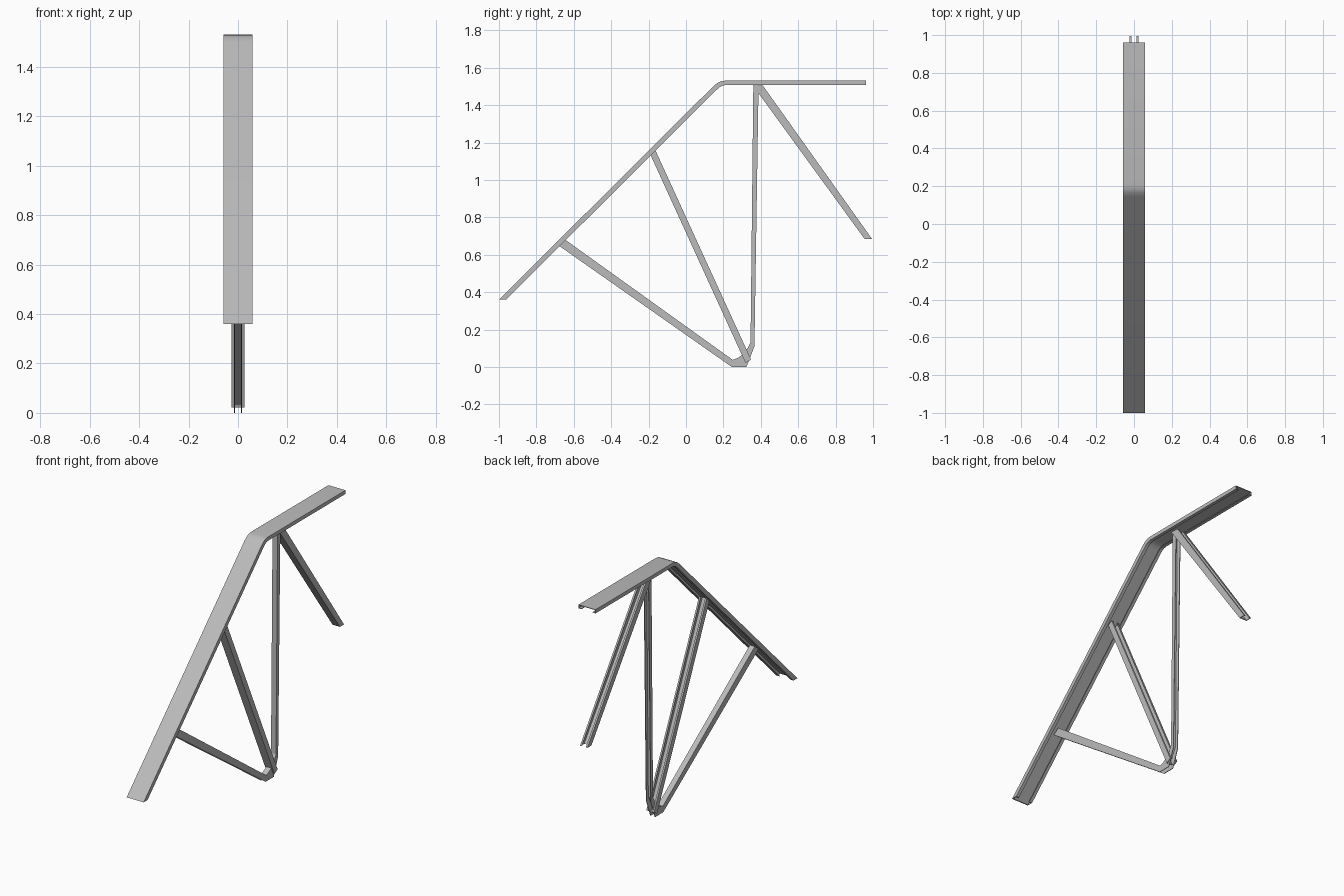
import bpy, bmesh

old = bpy.data.objects.get("Cube")
if old:
    bpy.data.objects.remove(old, do_unlink=True)

steel = bpy.data.materials.new("steel_grey")
steel.use_nodes = True
GREY = (0.5, 0.5, 0.5, 1)
steel.diffuse_color = GREY
steel.node_tree.nodes["Principled BSDF"].inputs["Base Color"].default_value = GREY


def channel(name, back, open_side, half, wall, depth, lip=0.0):
    """Loft a channel section between its back path and its open-edge path (y, z)."""
    inner, t = half - wall, wall / depth
    # Half of the section: x and fraction of depth, from the outside to the inside
    side = [(half, 0), (half, 1)]
    if lip:
        side += [(half - lip, 1), (half - lip, 1 - t), (inner, 1 - t)]
    else:
        side += [(inner, 1)]
    side += [(inner, t)]
    section = side + [(-x, f) for x, f in reversed(side)]

    bm = bmesh.new()
    rings = []
    for (y0, z0), (y1, z1) in zip(back, open_side):
        rings.append([bm.verts.new((x, y0 + (y1 - y0) * f, z0 + (z1 - z0) * f))
                      for x, f in section])
    n = len(section)
    for a, b in zip(rings, rings[1:]):
        for i in range(n):
            j = (i + 1) % n
            bm.faces.new((a[i], a[j], b[j], b[i]))
    bm.faces.new(rings[0])
    bm.faces.new(rings[-1])
    bmesh.ops.recalc_face_normals(bm, faces=bm.faces)
    mesh = bpy.data.meshes.new(name)
    bm.to_mesh(mesh)
    bm.free()
    mesh.materials.append(steel)
    obj = bpy.data.objects.new(name, mesh)
    bpy.context.collection.objects.link(obj)
    bpy.ops.object.select_all(action="DESELECT")
    obj.select_set(True)
    bpy.context.view_layer.objects.active = obj
    bpy.ops.object.shade_smooth_by_angle(angle=0.4)
    return obj


# Bent top chord, open underneath with inward lips
channel("top_chord",
        [(-1, .36), (.145, 1.5), (.165, 1.517), (.185, 1.527), (.21, 1.531), (.962, 1.531)],
        [(-.962, .36), (.165, 1.483), (.18, 1.496), (.195, 1.504), (.213, 1.508), (.962, 1.508)],
        half=.058, wall=.004, depth=.025, lip=.02)

# Lower brace and post bent from one strip, open on the outside
channel("lower_brace_and_post",
        [(-.645, .68), (.25, .038), (.28, .05), (.315, .075), (.345, .13), (.36, 1.508)],
        [(-.682, .65), (.245, 0), (.285, 0), (.323, 0), (.366, .11), (.388, 1.508)],
        half=.017, wall=.004, depth=.032)

# Straight braces, open towards the upper back
channel("middle_brace",
        [(-.195, 1.145), (.318, .022)],
        [(-.165, 1.162), (.348, .04)],
        half=.026, wall=.004, depth=.032, lip=.011)
channel("rear_brace",
        [(.357, 1.506), (.955, .684)],
        [(.41, 1.506), (.995, .684)],
        half=.025, wall=.004, depth=.032, lip=.011)
